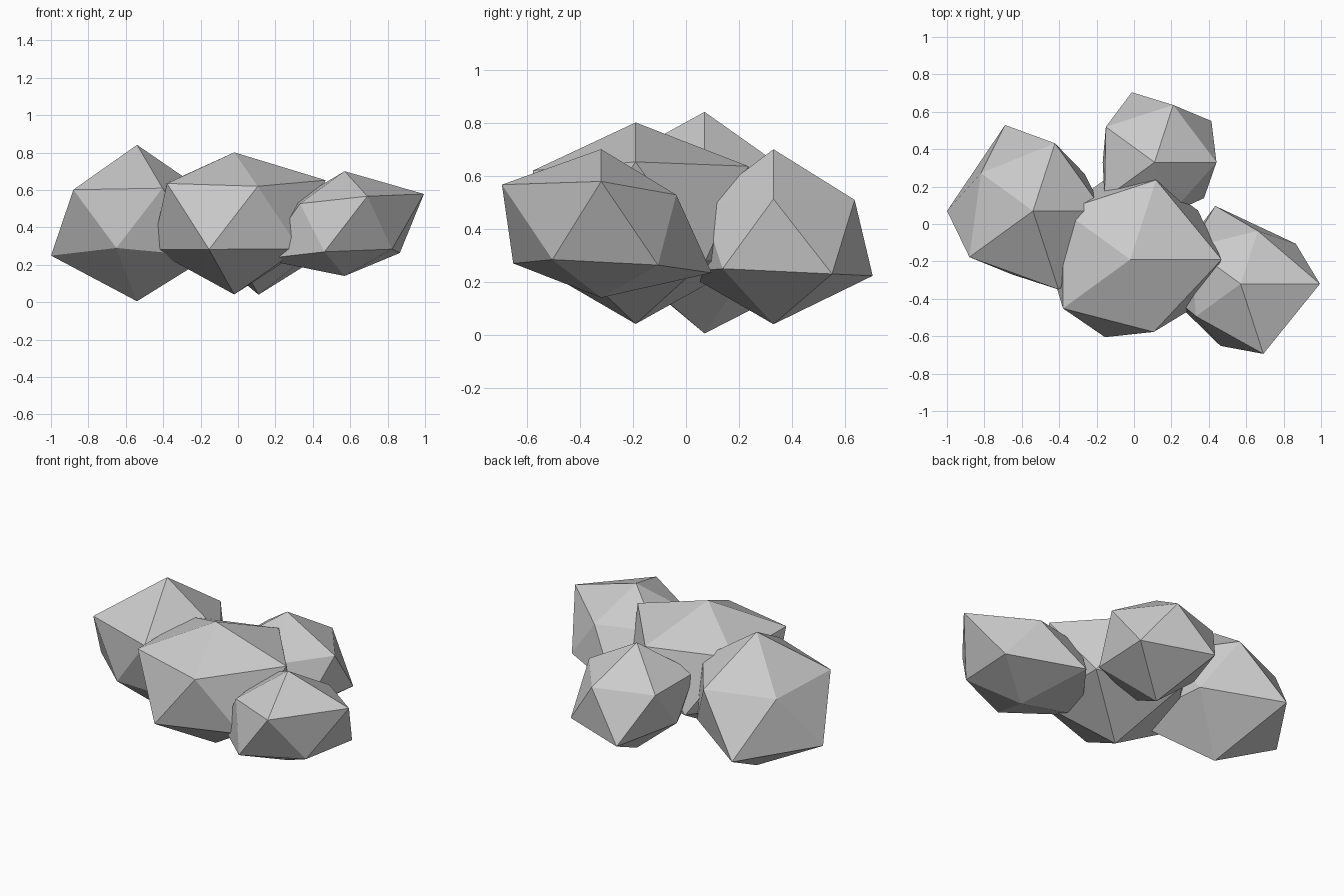
import bpy, bmesh

SQUASH = 0.8  # rocks are flattened vertically


def rock(name, center, radii):
    """Icosahedron whose 12 corners are pushed in or out for a rough rock."""
    bm = bmesh.new()
    bmesh.ops.create_icosphere(bm, subdivisions=1, radius=1)
    bm.verts.ensure_lookup_table()
    for v, r in zip(bm.verts, radii):
        v.co *= r
        v.co.z *= SQUASH
    mesh = bpy.data.meshes.new(name)
    bm.to_mesh(mesh)
    bm.free()
    obj = bpy.data.objects.new(name, mesh)
    obj.location = center
    bpy.context.collection.objects.link(obj)


# radii order: bottom, lower ring (5), upper ring (5), top
rock("left_rock", (-0.54, 0.07, 0.433),
     (0.535, 0.53, 0.40, 0.514, 0.54, 0.38, 0.494, 0.47, 0.385, 0.425, 0.42, 0.51))
rock("middle_rock", (-0.02, -0.19, 0.457),
     (0.52, 0.48, 0.488, 0.49, 0.50, 0.50, 0.455, 0.497, 0.50, 0.50, 0.546, 0.43))
rock("back_rock", (0.11, 0.33, 0.38),
     (0.425, 0.365, 0.40, 0.31, 0.44, 0.42, 0.32, 0.37, 0.36, 0.36, 0.37, 0.40))
rock("right_rock", (0.57, -0.32, 0.409),
     (0.336, 0.35, 0.39, 0.50, 0.49, 0.408, 0.44, 0.33, 0.37, 0.333, 0.474, 0.364))
